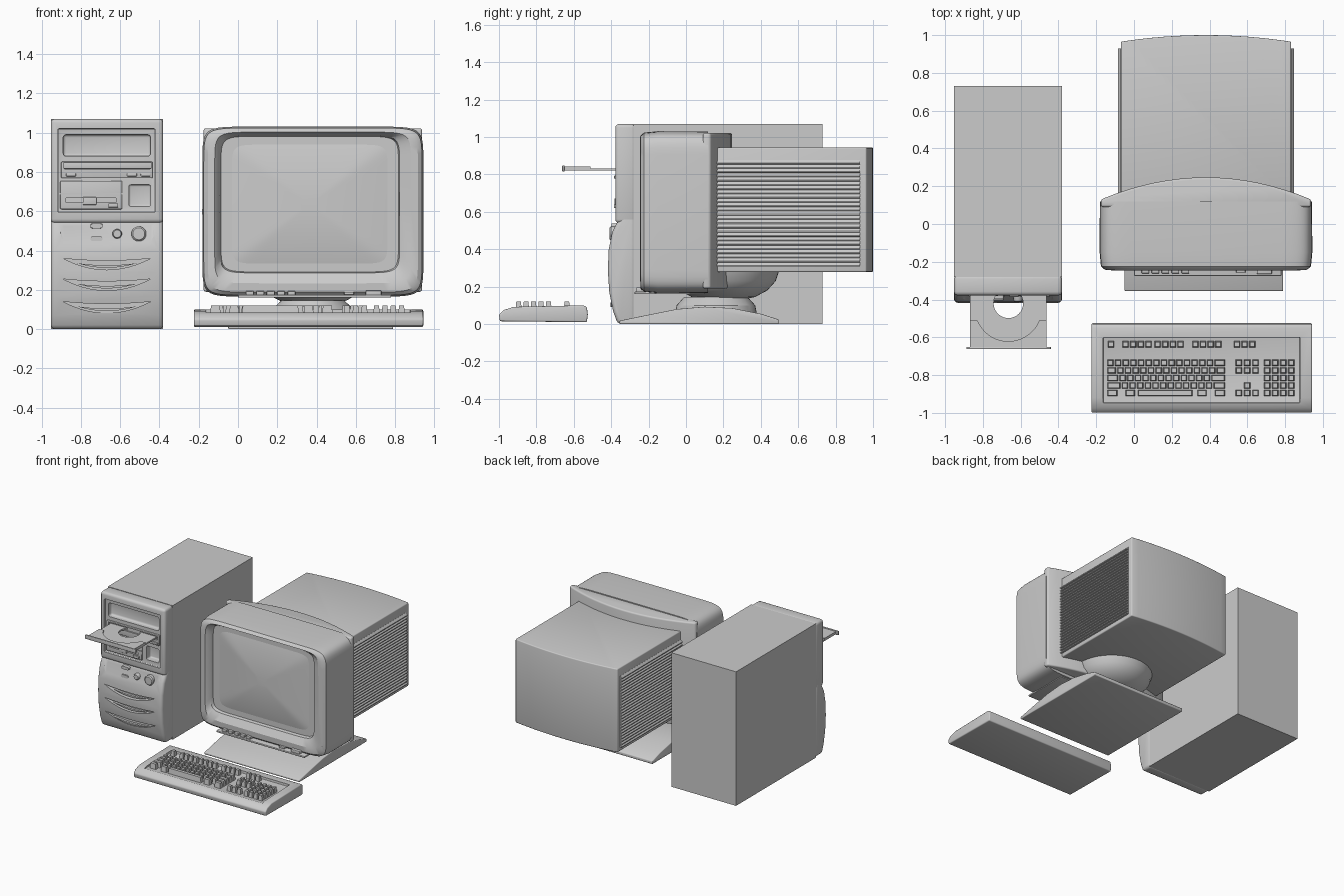
import bpy, bmesh, math
from mathutils import Matrix, Vector

cube = bpy.data.objects.get("Cube")
if cube:
    bpy.data.objects.remove(cube, do_unlink=True)

grey = bpy.data.materials.new("light_grey_plastic")
grey.use_nodes = True
grey.diffuse_color = (0.6, 0.6, 0.6, 1)
for node in grey.node_tree.nodes:
    if node.type == 'BSDF_PRINCIPLED':
        node.inputs["Base Color"].default_value = (0.6, 0.6, 0.6, 1)


# ---------- helpers ----------
def finish(name, bm, bevel=0.0, segs=3):
    """Bevel the sharp edges, then turn the bmesh into a smooth-shaded object."""
    bmesh.ops.recalc_face_normals(bm, faces=bm.faces)
    if bevel:
        sharp = [e for e in bm.edges if e.calc_face_angle(0) > math.radians(30)]
        bmesh.ops.bevel(bm, geom=sharp, offset=bevel, segments=segs, profile=0.5,
                        affect='EDGES', clamp_overlap=True)
    mesh = bpy.data.meshes.new(name)
    bm.to_mesh(mesh)
    bm.free()
    mesh.materials.append(grey)
    ob = bpy.data.objects.new(name, mesh)
    bpy.context.collection.objects.link(ob)
    smooth(ob)
    return ob


def smooth(ob):
    bpy.ops.object.select_all(action='DESELECT')
    ob.select_set(True)
    bpy.context.view_layer.objects.active = ob
    bpy.ops.object.shade_smooth_by_angle(angle=math.radians(32))


def place(axis, a, b, t):
    return {'X': (t, a, b), 'Y': (a, t, b), 'Z': (a, b, t)}[axis]


def skin(bm, rings):
    """Join rings of equal length and cap both ends."""
    rows = [[bm.verts.new(p) for p in ring] for ring in rings]
    n = len(rows[0])
    for lower, upper in zip(rows, rows[1:]):
        for i in range(n):
            j = (i + 1) % n
            bm.faces.new((lower[i], lower[j], upper[j], upper[i]))
    bm.faces.new(rows[0])
    bm.faces.new(rows[-1])


def prism(name, pts, axis, lo, hi, bevel=0.0, segs=3):
    bm = bmesh.new()
    skin(bm, [[place(axis, a, b, t) for a, b in pts] for t in (lo, hi)])
    return finish(name, bm, bevel, segs)


def box(name, x, y, z, bevel=0.0, tilt=0.0, segs=3):
    bm = bmesh.new()
    size = (x[1] - x[0], y[1] - y[0], z[1] - z[0])
    mid = Vector((sum(x) / 2, sum(y) / 2, sum(z) / 2))
    bmesh.ops.create_cube(bm, size=1)
    bmesh.ops.scale(bm, vec=size, verts=bm.verts)
    bm.transform(Matrix.Translation(mid) @ Matrix.Rotation(tilt, 4, 'X'))
    return finish(name, bm, bevel, segs)


def loft(name, rings, axis, power=2.0, n=48):
    """Rings are (position, centre a, centre b, half width, half height)."""
    def curve(v):
        return math.copysign(abs(v) ** (2 / power), v) if abs(v) > 1e-6 else 0.0
    bm = bmesh.new()
    turns = [2 * math.pi * i / n for i in range(n)]
    skin(bm, [[place(axis, ca + ra * curve(math.cos(t)), cb + rb * curve(math.sin(t)), p)
               for t in turns] for p, ca, cb, ra, rb in rings])
    return finish(name, bm)


def cut(ob, *cutters):
    for c in cutters:
        mod = ob.modifiers.new("cut", 'BOOLEAN')
        mod.operation, mod.solver, mod.object = 'DIFFERENCE', 'EXACT', c
    dg = bpy.context.evaluated_depsgraph_get()
    mesh = bpy.data.meshes.new_from_object(ob.evaluated_get(dg))
    ob.modifiers.clear()
    ob.data = mesh
    for c in cutters:
        bpy.data.objects.remove(c, do_unlink=True)
    smooth(ob)


def bow(x0, x1, side, mid, n=16):
    """Points along a shallow arch from x0 to x1."""
    return [(x0 + (x1 - x0) * i / n, side + (mid - side) * (1 - (2 * i / n - 1) ** 2))
            for i in range(n + 1)]


# ---------- tower ----------
TL, TR = -0.953, -0.381
box("tower_case", (TL, TR), (-0.28, 0.73), (0, 1.07))

upper = box("tower_upper_bezel", (TL, TR), (-0.378, -0.27), (0.54, 1.07), 0.02)
cut(upper, box("c", (-0.917, -0.422), (-0.5, -0.362), (0.595, 1.02), 0.006))
cut(upper, box("c", (-0.89, -0.445), (-0.5, -0.325), (0.88, 0.99), 0.015),
    box("c", (-0.555, -0.445), (-0.5, -0.31), (0.625, 0.735), 0.01))

# drive bays
drive = box("disc_drive", (-0.9, -0.435), (-0.376, -0.33), (0.768, 0.852), 0.005)
cut(drive, box("c", (-0.88, -0.45), (-0.5, -0.365), (0.812, 0.842)))
floppy = box("floppy_drive", (-0.905, -0.59), (-0.374, -0.33), (0.61, 0.755), 0.006)
cut(floppy, box("c", (-0.875, -0.62), (-0.5, -0.35), (0.645, 0.668)),
    box("c", (-0.95, -0.55), (-0.5, -0.369), (0.684, 0.692)))
box("floppy_button", (-0.66, -0.61), (-0.386, -0.36), (0.62, 0.64), 0.003)
box("floppy_latch", (-0.79, -0.72), (-0.382, -0.34), (0.632, 0.672), 0.004)
for i, x in enumerate((-0.85, -0.54, -0.47)):
    box(f"drive_button_{i}", (x - 0.025, x + 0.025), (-0.384, -0.36), (0.778, 0.793), 0.003)

# open disc tray
def disc(r, y, z0):
    return loft("c", [(z, -0.665, y, r, r) for z in (z0, 0.9)], 'Z')
tray = box("tray_bed", (-0.868, -0.462), (-0.65, -0.34), (0.82, 0.832))
cut(tray, disc(0.078, -0.42, 0.7))
rim = box("tray_rim", (-0.868, -0.462), (-0.652, -0.51), (0.828, 0.842))
cut(rim, disc(0.176, -0.445, 0.8))
box("tray_lip", (-0.888, -0.44), (-0.662, -0.65), (0.816, 0.848), 0.003)

# bulging lower front
lower = prism("tower_lower_bezel",
              [(-0.27, 0), (-0.365, 0), (-0.39, 0.07), (-0.41, 0.17), (-0.418, 0.29),
               (-0.413, 0.4), (-0.395, 0.49), (-0.365, 0.55), (-0.335, 0.59), (-0.27, 0.6)],
              'X', TL, TR, 0.022)
TILT = math.radians(-20)
cut(lower, box("c", (-0.915, -0.415), (-0.49, -0.39), (0.41, 0.575), 0.03, TILT))
for z in (0.36, 0.255, 0.14):
    top = bow(-0.89, -0.445, z, z - 0.012)
    bottom = bow(-0.89, -0.445, z, z - 0.058)
    cut(lower, prism("c", top + bottom[-2:0:-1], 'Y', -0.5, -0.385))
    blade = bow(-0.82, -0.515, z - 0.024, z - 0.035)
    under = bow(-0.82, -0.515, z - 0.024, z - 0.048)
    prism("vent_blade", blade + under[-2:0:-1], 'Y', -0.404, -0.36)

# front buttons
for x, z, r in ((-0.615, 0.485, 0.024), (-0.505, 0.485, 0.038)):
    loft("round_button", [(-0.36, x, z, r, r), (-0.402, x, z, r, r),
                          (-0.41, x, z, r * 0.8, r * 0.8)], 'Y', n=32)
for z in (0.46, 0.525):
    loft("status_light", [(-0.35, -0.72, z, 0.032, 0.014),
                          (-0.435 + z * 0.07, -0.72, z, 0.03, 0.012)], 'Y', 4, 24)

# ---------- monitor ----------
MX, MZ = 0.381, 0.598
loft("monitor_bezel",
     [(0.118, MX, MZ, 0.562, 0.432), (-0.15, MX, MZ, 0.563, 0.433),
      (-0.225, MX, MZ, 0.556, 0.426), (-0.242, MX, MZ, 0.535, 0.41),
      (-0.245, MX, MZ + 0.02, 0.5, 0.385), (-0.215, 0.365, 0.636, 0.458, 0.35),
      (-0.19, 0.365, 0.636, 0.452, 0.345)], 'Y', 12)
loft("screen", [(-0.18 - 0.042 * (1 - s * s), 0.365, 0.636, 0.455 * s, 0.348 * s)
                for s in (1, 0.85, 0.7, 0.5, 0.3, 0.1)], 'Y', 12)
prism("bezel_back", [(-0.175, 0.09)] + bow(-0.175, 0.937, 0.13, 0.247) + [(0.937, 0.09)],
      'Z', 0.19, 1.022, 0.012)
prism("monitor_rear_housing",
      [(-0.07, 0.12)] + bow(-0.07, 0.832, 0.965, 1.0) + [(0.832, 0.12)],
      'Z', 0.278, 0.945, 0.008)

# side louvres as saw-tooth strips
SLATS = 25
for side in (-1, 1):
    inner, outer = (MX + side * d for d in (0.445, 0.465))
    valley = MX + side * 0.452
    step = 0.57 / SLATS
    teeth = [(inner, 0.307), (inner, 0.877)]
    for i in range(SLATS):
        z = 0.877 - i * step
        teeth += [(valley, z), (outer, z - 0.7 * step), (outer, z - 0.95 * step)]
    prism("louvres", teeth, 'Y', 0.16, 0.93)

# controls below the screen
box("control_ledge", (0.0, 0.78), (-0.275, 0.1), (0.16, 0.174), 0.004)
for i in range(5):
    x = 0.04 + i * 0.053
    box("control_button", (x, x + 0.04), (-0.262, -0.2), (0.172, 0.194), 0.004)
box("monitor_power_button", (0.65, 0.73), (-0.265, -0.2), (0.17, 0.196), 0.005)
box("monitor_light", (0.54, 0.59), (-0.258, -0.2), (0.174, 0.19), 0.004)

# swivel stand
prism("stand_base", [(-0.355, 0), (-0.355, 0.018), (-0.2, 0.05), (-0.05, 0.08), (0.1, 0.093),
                     (0.25, 0.085), (0.4, 0.055), (0.495, 0.025), (0.495, 0)],
      'X', -0.05, 0.79, 0.006)
loft("stand_neck", [(0.05, MX, 0.16, 0.22, 0.22), (0.1, MX, 0.16, 0.21, 0.21),
                    (0.145, MX, 0.16, 0.16, 0.17)], 'Z')
loft("swivel_bowl", [(0.13, MX, 0.2, 0.1, 0.1), (0.145, MX, 0.2, 0.17, 0.17),
                     (0.18, MX, 0.2, 0.235, 0.235), (0.23, MX, 0.2, 0.28, 0.28),
                     (0.29, MX, 0.2, 0.3, 0.3)], 'Z')

# ---------- keyboard ----------
case = prism("keyboard_case",
             [(-0.995, 0.015), (-1, 0.05), (-0.975, 0.075), (-0.92, 0.092), (-0.55, 0.1),
              (-0.53, 0.092), (-0.525, 0.05), (-0.53, 0.01)], 'X', -0.225, 0.943, 0.008)
cut(case, box("c", (-0.163, 0.878), (-0.947, -0.6), (0.08, 0.2), 0.004))

keys = bmesh.new()
def key(x, y, w=0.034):
    made = bmesh.ops.create_cube(keys, size=1)["verts"]
    for v in made:
        taper = 0.72 if v.co.z > 0 else 1
        v.co = (x + v.co.x * (w - 0.034 + 0.034 * taper), y + v.co.y * 0.034 * taper,
                0.098 + v.co.z * 0.046)

PITCH = 0.0405
rows = [-0.735 - i * 0.04 for i in range(5)]
# function row in groups
for start, count in ((-0.122, 1), (-0.045, 4), (0.125, 4), (0.325, 4), (0.545, 3)):
    for i in range(count):
        key(start + i * PITCH, -0.637)
# letter block, each row shifted and closed by a wide key
for r, y in enumerate(rows[:4]):
    first = 0.034 + 0.012 * r
    key(-0.142 + first / 2, y, first)
    x = -0.142 + first + 0.024
    while x < 0.42:
        key(x, y)
        x += PITCH
    left = x - 0.017
    key((left + 0.482) / 2, y, 0.482 - left)
for x, w in ((-0.115, 0.054), (-0.02, 0.05), (0.165, 0.29), (0.36, 0.05), (0.455, 0.054)):
    key(x, rows[4], w)
# navigation, arrows and number pad
for i in range(3):
    x = 0.555 + i * 0.044
    for y in (rows[0], rows[1], rows[4]):
        key(x, y)
key(0.599, rows[3])
for i in range(4):
    for y in rows:
        key(0.705 + i * 0.0425, y)
finish("keys", keys)
